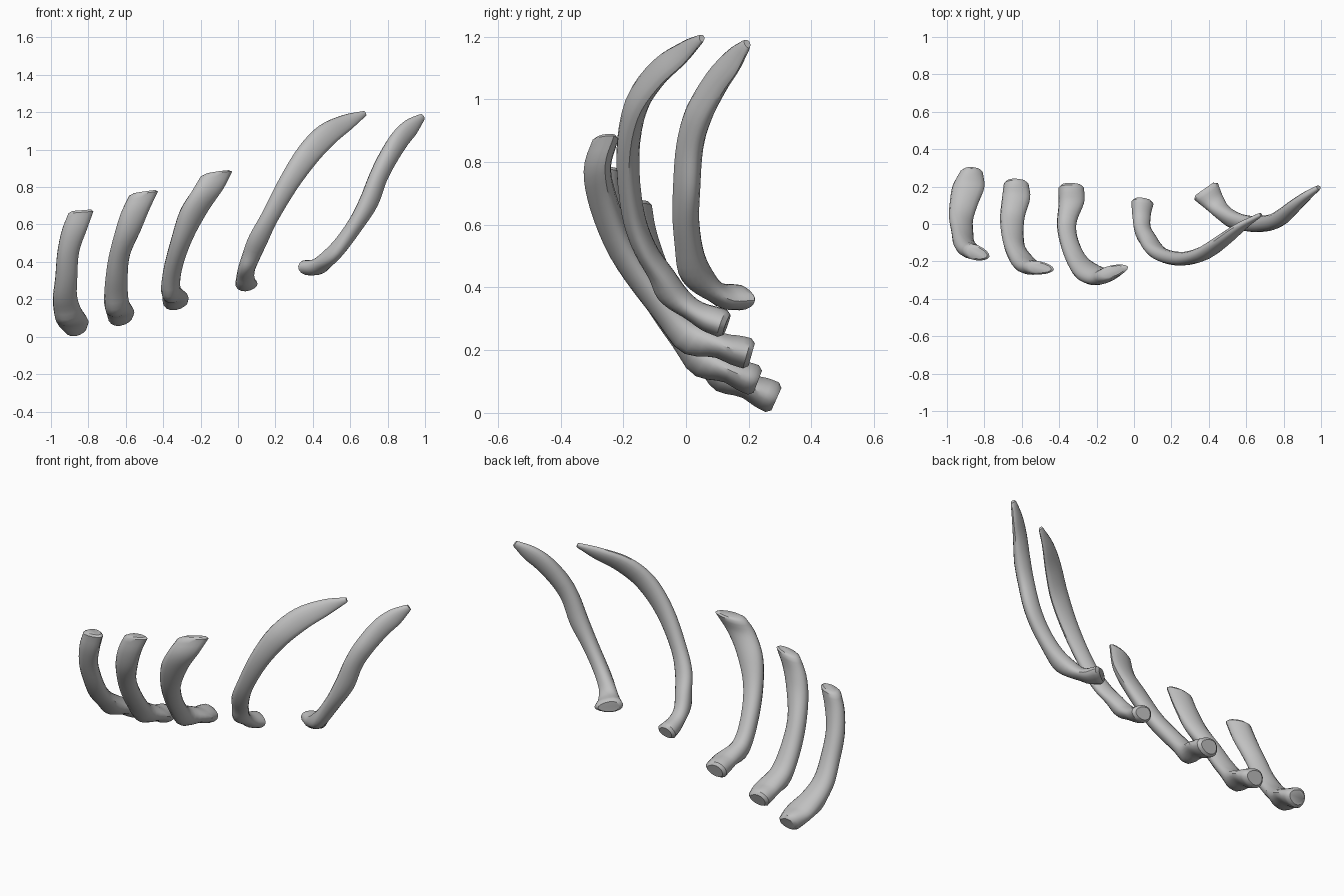
import bpy
import bmesh
from math import cos, sin, pi, exp, radians
from mathutils import Vector

if "Cube" in bpy.data.objects:
    bpy.data.objects.remove(bpy.data.objects["Cube"])

SIDES = 16
STEPS = 4

# Single bone colour
bone = bpy.data.materials.new("bone_grey")
bone.use_nodes = True
bone.diffuse_color = (0.53, 0.53, 0.53, 1)
bone.node_tree.nodes["Principled BSDF"].inputs["Base Color"].default_value = bone.diffuse_color


def spline(points):
    """Smooth path through the points, carrying the half width along."""
    pts = [Vector(p) for p in points]
    pts = [2 * pts[0] - pts[1]] + pts + [2 * pts[-1] - pts[-2]]
    path = []
    for a, b, c, d in zip(pts, pts[1:], pts[2:], pts[3:]):
        for step in range(STEPS):
            t = step / STEPS
            path.append(0.5 * (2 * b + (c - a) * t
                               + (2 * a - 5 * b + 4 * c - d) * t * t
                               + (3 * b - a - 3 * c + d) * t ** 3))
    path.append(pts[-2])
    return path


def section(centre, wide, thin, half_width, inner, outer):
    """Flattened oval, fuller on the outer face and keener along one edge."""
    ring = []
    for k in range(SIDES):
        a = 2 * pi * k / SIDES
        depth = (inner if sin(a) > 0 else outer) * (1 - 0.2 * cos(a))
        ring.append(centre + wide * half_width * cos(a) + thin * depth * sin(a))
    return ring


def make_rib(name, points, thickness, wide_start, wide_end, square=False):
    path = spline(points)
    last = len(path) - 1
    rings = []
    for i, p in enumerate(path):
        t = i / last
        centre = p.to_3d()
        tangent = (path[min(i + 1, last)] - path[max(i - 1, 0)]).to_3d().normalized()
        wide = Vector(wide_start).lerp(Vector(wide_end), t)
        if square:
            wide -= tangent * wide.dot(tangent)
        wide.normalize()
        thin = tangent.cross(wide).normalized()
        # Thickness follows the shaft, with a knob on the outside past the neck
        head, shaft, tip = thickness
        depth = head + (shaft - head) * min(1, t * 3)
        if t > 0.7:
            depth += (tip - shaft) * (t - 0.7) / 0.3
        knob = exp(-((t - 0.26) / 0.06) ** 2)
        neck = 1 - 0.15 * exp(-((t - 0.14) / 0.05) ** 2)
        args = (wide, thin, p.w, depth * neck, depth * (neck + 0.4 * knob))
        # Rounded lip at both ends
        if i == 0:
            rings.append(section(centre - tangent * 0.015, wide, thin,
                                 *[v * 0.75 for v in args[2:]]))
        rings.append(section(centre, *args))
        if i == last:
            rings.append(section(centre + tangent * 0.012, wide, thin,
                                 *[v * 0.75 for v in args[2:]]))

    bm = bmesh.new()
    loops = [[bm.verts.new(v) for v in ring] for ring in rings]
    for low, high in zip(loops, loops[1:]):
        for k in range(SIDES):
            n = (k + 1) % SIDES
            bm.faces.new((low[k], low[n], high[n], high[k]))
    bm.faces.new(loops[0][::-1])
    bm.faces.new(loops[-1])
    bmesh.ops.recalc_face_normals(bm, faces=bm.faces)
    mesh = bpy.data.meshes.new(name)
    bm.to_mesh(mesh)
    bm.free()
    mesh.materials.append(bone)
    rib = bpy.data.objects.new(name, mesh)
    bpy.context.collection.objects.link(rib)
    bpy.ops.object.select_all(action='DESELECT')
    rib.select_set(True)
    bpy.context.view_layer.objects.active = rib
    bpy.ops.object.shade_smooth_by_angle(angle=radians(40))


# Each rib runs from its head up to its far end: x, y, z, half width

# Short ribs with blunt, level ends
make_rib("first_short_rib", [
    (-.87, .275, .05, .062), (-.885, .2, .085, .085), (-.91, .11, .14, .075),
    (-.925, .03, .215, .065), (-.918, -.04, .32, .06), (-.908, -.1, .45, .06),
    (-.875, -.14, .57, .07), (-.84, -.155, .665, .07)],
    (.052, .045, .04), (1, 0, 0), (1, -.3, .08))

make_rib("second_short_rib", [
    (-.63, .215, .105, .066), (-.63, .14, .135, .075), (-.65, .04, .19, .066),
    (-.65, -.05, .3, .06), (-.635, -.13, .43, .057), (-.59, -.2, .56, .07),
    (-.55, -.23, .67, .077), (-.505, -.235, .765, .078)],
    (.05, .045, .035), (1, 0, 0), (1, -.1, .15))

make_rib("third_short_rib", [
    (-.335, .195, .19, .068), (-.335, .11, .215, .068), (-.36, 0, .262, .052),
    (-.345, -.1, .375, .05), (-.3, -.2, .52, .058), (-.235, -.26, .67, .08),
    (-.165, -.28, .78, .09), (-.115, -.255, .87, .088)],
    (.05, .045, .035), (1, 0, 0), (1, .3, .15))

# Long ribs with tapered tips
make_rib("first_long_rib", [
    (.045, .115, .285, .06), (.04, .05, .31, .05), (.045, -.02, .36, .045),
    (.07, -.07, .43, .048), (.108, -.13, .52, .052), (.17, -.17, .64, .047),
    (.27, -.185, .82, .055), (.375, -.158, .975, .064), (.475, -.09, 1.08, .063),
    (.58, -.01, 1.145, .045), (.67, .045, 1.19, .017)],
    (.045, .036, .012), (1, 0, -.1), (.7, .1, -.65), square=True)

make_rib("second_long_rib", [
    (.385, .175, .367, .078), (.425, .12, .372, .06), (.475, .065, .412, .046),
    (.55, .022, .49, .042), (.63, .003, .6, .044), (.7, .005, .72, .053),
    (.75, .015, .85, .051), (.8, .043, .95, .053), (.865, .1, 1.055, .054),
    (.925, .15, 1.12, .047), (.98, .19, 1.17, .022)],
    (.04, .042, .015), (.9, .35, -.1), (.65, .25, -.72), square=True)
